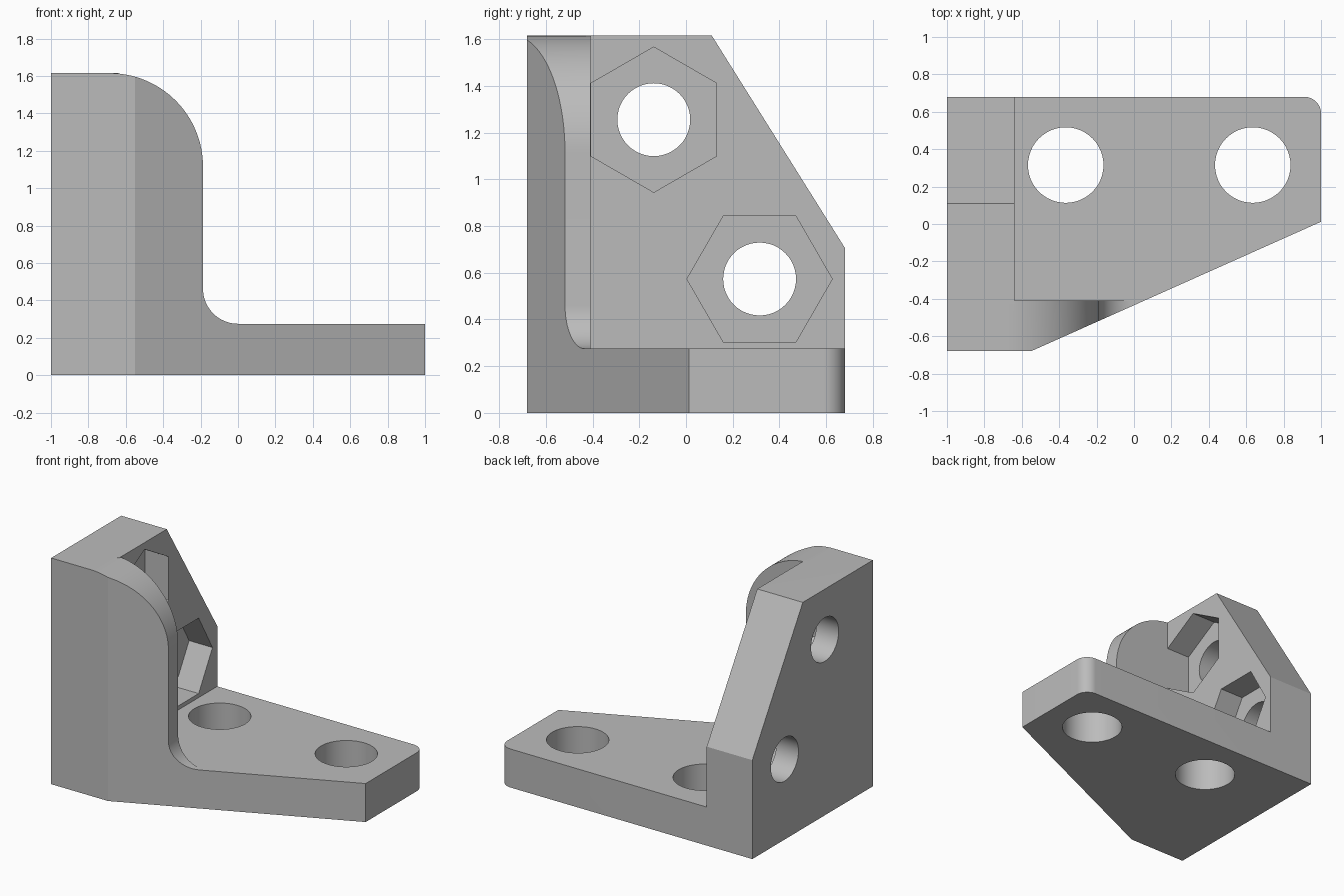
import bpy, bmesh
from math import sin, cos, pi, radians
from mathutils import Vector

cube = bpy.data.objects.get("Cube")
if cube:
    bpy.data.objects.remove(cube, do_unlink=True)

grey = bpy.data.materials.new("plain grey")
grey.use_nodes = True
colour = (0.5, 0.5, 0.5, 1)
grey.diffuse_color = colour
grey.node_tree.nodes["Principled BSDF"].inputs["Base Color"].default_value = colour


def arc(cx, cy, r, start, end, steps=24):
    angles = [radians(start + (end - start) * i / steps) for i in range(steps + 1)]
    return [(cx + r * cos(a), cy + r * sin(a)) for a in angles]


def ring(cx, cy, r, sides, turn=0):
    return arc(cx, cy, r, turn, turn + 360, sides)[:-1]


def prism(name, points, axis, low, high):
    """Extrude a 2D outline along one axis; the outline uses the other two axes in order."""
    def place(p, d):
        co = list(p)
        co.insert("xyz".index(axis), d)
        return co
    bm = bmesh.new()
    face = bm.faces.new([bm.verts.new(place(p, low)) for p in points])
    moved = bmesh.ops.extrude_face_region(bm, geom=[face])["geom"]
    shift = Vector(place((0, 0), high - low))
    bmesh.ops.translate(bm, vec=shift, verts=[v for v in moved if isinstance(v, bmesh.types.BMVert)])
    bmesh.ops.recalc_face_normals(bm, faces=bm.faces)
    mesh = bpy.data.meshes.new(name)
    bm.to_mesh(mesh)
    bm.free()
    mesh.materials.append(grey)
    obj = bpy.data.objects.new(name, mesh)
    bpy.context.collection.objects.link(obj)
    return obj


def combine(target, tool, operation):
    """Apply a boolean and remove the helper."""
    tool.hide_render = True
    mod = target.modifiers.new(tool.name, "BOOLEAN")
    mod.operation, mod.object, mod.solver = operation, tool, "EXACT"
    bpy.context.view_layer.objects.active = target
    bpy.ops.object.modifier_apply(modifier=mod.name)
    bpy.data.objects.remove(tool, do_unlink=True)


TOP, FLOOR, WALL_X, RIB_Y = 1.615, 0.275, -0.64, -0.408

# Base slab, oversized so that the footprint trims it
bracket = prism("angle_bracket", [(-1.2, -0.9), (1.2, -0.9), (1.2, 0.9), (-1.2, 0.9)],
                "z", -0.2, FLOOR)

# Upright wall with a sloped rear corner
wall = prism("upright_wall", [(RIB_Y - 0.02, -0.1), (0.8, -0.1), (0.8, 0.515),
                              (0.057, 1.7), (RIB_Y - 0.02, 1.7)], "x", -1.1, WALL_X)

# Front rib with a rounded shoulder and a fillet into the base
rib_outline = ([(-1.1, -0.1), (0.2, -0.1), (0.2, FLOOR - 0.05), (0, FLOOR - 0.05)]
               + arc(0, FLOOR + 0.187, 0.187, 270, 180, 16)
               + arc(-0.687, TOP - 0.5, 0.5, 0, 90, 32) + [(-1.1, TOP)])
rib = prism("front_rib", rib_outline, "y", -0.8, RIB_Y)
combine(bracket, wall, "UNION")
combine(bracket, rib, "UNION")

# Footprint with a slanted front and one rounded corner
footprint = ([(-1, -0.68), (-0.55, -0.68), (1, 0.012)]
             + arc(0.91, 0.59, 0.09, 0, 90, 12) + [(-1, 0.68)])
combine(bracket, prism("footprint", footprint, "z", 0, TOP), "INTERSECT")

# Mounting holes through the base
for x in (-0.365, 0.635):
    combine(bracket, prism("base_hole", ring(x, 0.315, 0.202, 48), "z", -0.1, 0.5), "DIFFERENCE")

# Bolt holes through the wall, each with a hexagonal nut pocket
for y, z, turn in ((-0.138, 1.255, 30), (0.315, 0.573, 0)):
    combine(bracket, prism("nut_pocket", ring(y, z, 0.311, 6, turn), "x", WALL_X - 0.185, -0.5),
            "DIFFERENCE")
    combine(bracket, prism("bolt_hole", ring(y, z, 0.156, 48), "x", -1.2, -0.5), "DIFFERENCE")

bpy.ops.object.select_all(action="DESELECT")
bracket.select_set(True)
bpy.context.view_layer.objects.active = bracket
bpy.ops.object.shade_smooth_by_angle(angle=radians(20))
